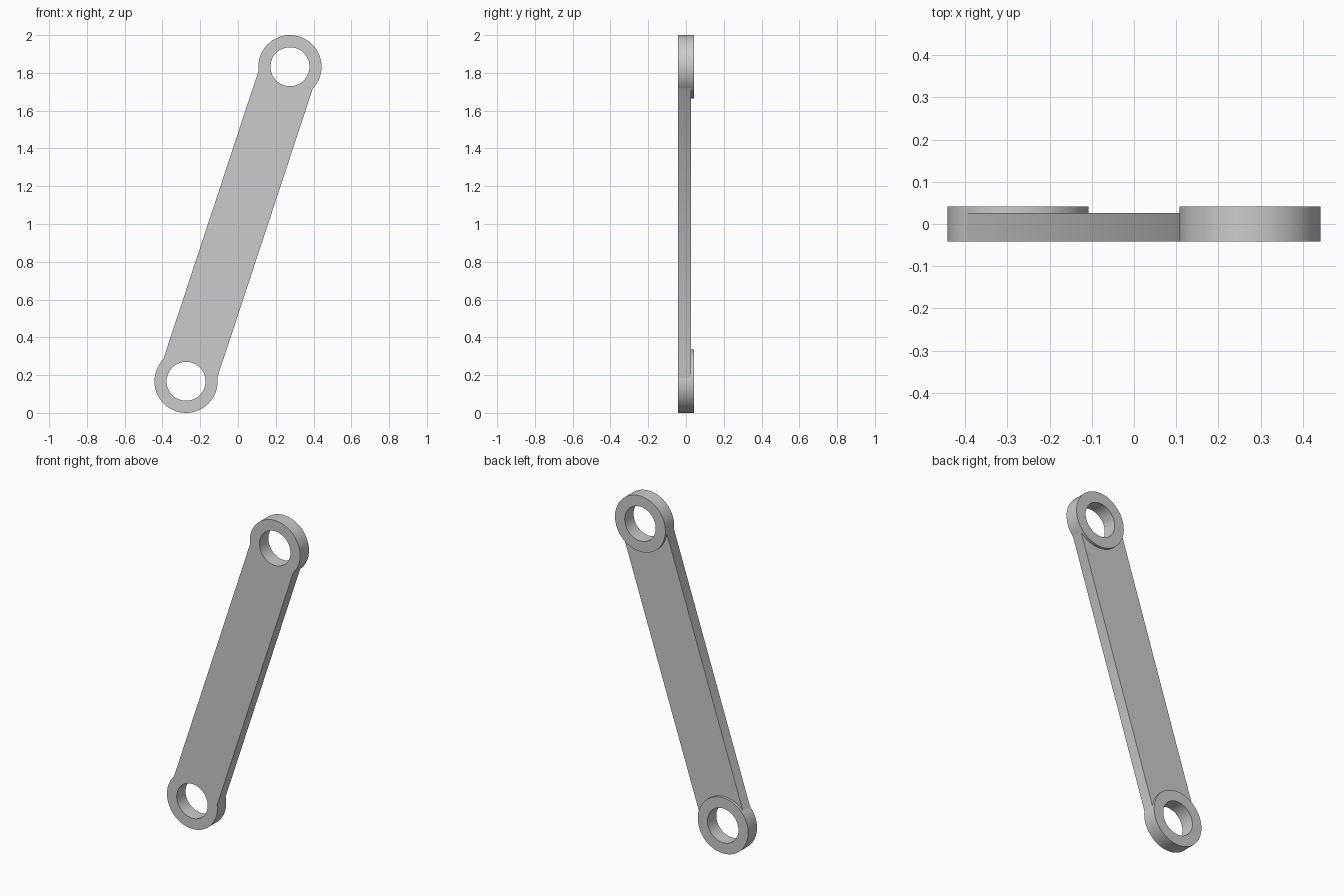
import bpy
from math import atan2, hypot, pi, radians

if "Cube" in bpy.data.objects:
    bpy.data.objects.remove(bpy.data.objects["Cube"])

CX, CZ = 0.275, 0.8327          # eye offset from the middle of the link
OUTER, HOLE = 0.1673, 0.103     # eye radii
FRONT, ARM_BACK, EYE_BACK = -0.042, 0.026, 0.042
ARM_WIDTH = 0.302


def cylinder(name, x, z, radius, y0, y1):
    bpy.ops.mesh.primitive_cylinder_add(
        vertices=96, radius=radius, depth=y1 - y0,
        location=(x, (y0 + y1) / 2, z), rotation=(pi / 2, 0, 0))
    obj = bpy.context.object
    obj.name = name
    return obj


def combine(target, other, operation):
    mod = target.modifiers.new(operation.title(), 'BOOLEAN')
    mod.operation, mod.solver, mod.object = operation, 'EXACT', other
    bpy.context.view_layer.objects.active = target
    bpy.ops.object.modifier_apply(modifier=mod.name)
    bpy.data.objects.remove(other, do_unlink=True)


# Slanted flat arm running between the eye centres
bpy.ops.mesh.primitive_cube_add(
    size=1, location=(0, (FRONT + ARM_BACK) / 2, 1), rotation=(0, atan2(CX, CZ), 0))
link = bpy.context.object
link.name = "link_arm"
link.scale = (ARM_WIDTH, ARM_BACK - FRONT, 2 * hypot(CX, CZ))
bpy.ops.object.transform_apply(location=True, rotation=True, scale=True)

# Round eyes, flush at the front and raised at the back, then bored through
for side in (-1, 1):
    x, z = side * CX, 1 + side * CZ
    combine(link, cylinder("eye", x, z, OUTER, FRONT, EYE_BACK), 'UNION')
    combine(link, cylinder("bore_cutter", x, z, HOLE, -0.1, 0.1), 'DIFFERENCE')

# Smooth rims with crisp edges
bpy.ops.object.select_all(action='DESELECT')
link.select_set(True)
bpy.context.view_layer.objects.active = link
bpy.ops.object.shade_smooth_by_angle(angle=radians(30))
